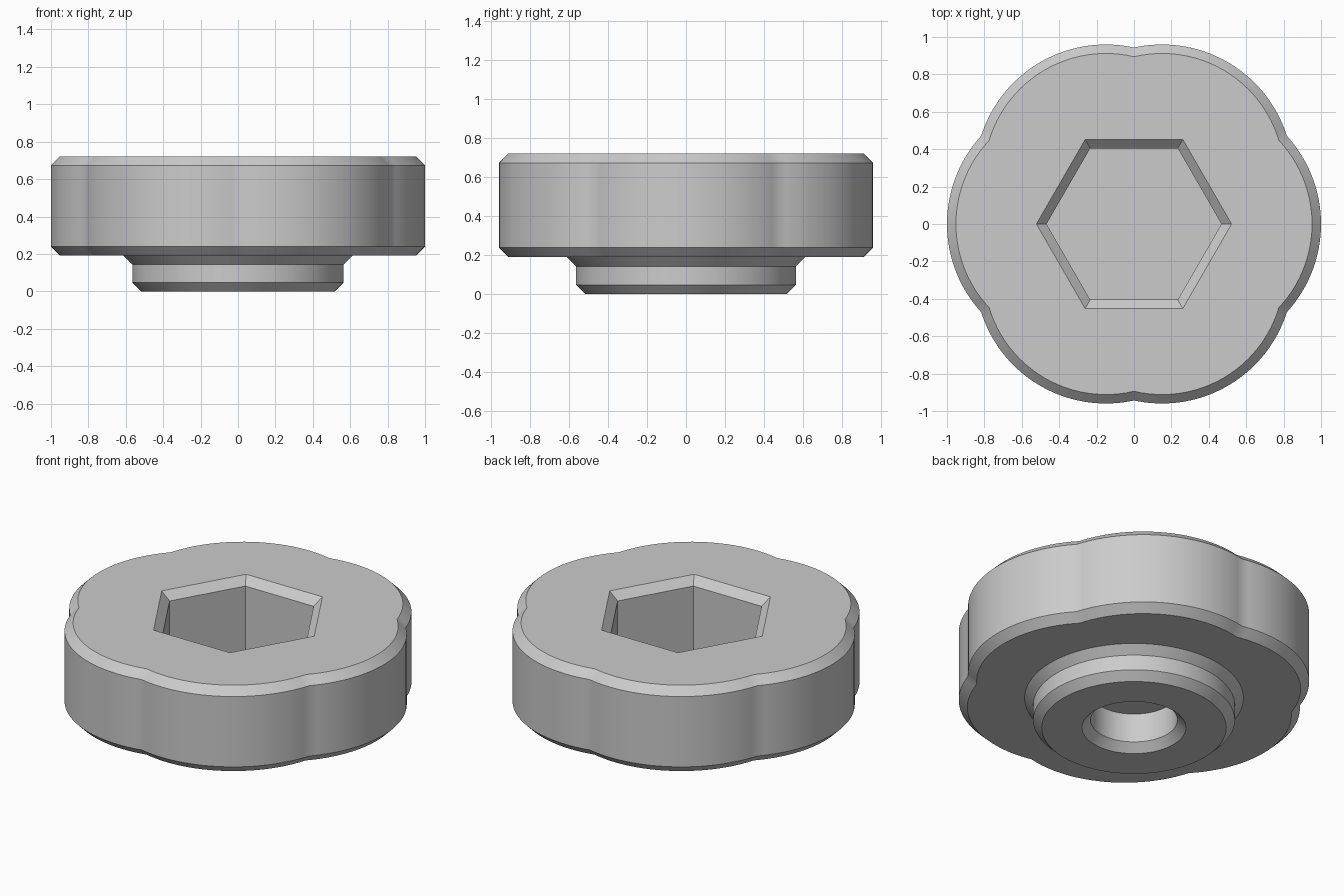
import bpy, bmesh, math

if "Cube" in bpy.data.objects:
    bpy.data.objects.remove(bpy.data.objects["Cube"])

N = 144          # points around every ring (multiple of 12, so corners and cusps are exact)
C = 0.048        # chamfer size
LOBE_D, LOBE_R = 0.30, 0.70


def circle(r):
    return lambda phi: r


def hexagon(apothem):
    return lambda phi: apothem / math.cos(abs(phi) - math.pi / 6)


def lobed(inset):
    r = LOBE_R - inset
    return lambda phi: LOBE_D * math.cos(phi) + math.sqrt(r * r - (LOBE_D * math.sin(phi)) ** 2)


# Sections in order along the surface: bore, stem, lobed body, hexagonal pocket
sections = [
    (circle(0.243), 0.228),          # blind bore ceiling
    (circle(0.243), C),              # bore wall
    (circle(0.291), 0.0),            # bore chamfer
    (circle(0.517), 0.0),            # stem underside
    (circle(0.565), C),              # stem lower chamfer
    (circle(0.565), 0.143),          # stem wall
    (circle(0.613), 0.191),          # flare into the body
    (lobed(C), 0.191),               # body underside
    (lobed(0), 0.191 + C),           # body lower chamfer
    (lobed(0), 0.722 - C),           # body wall
    (lobed(C), 0.722),               # body upper chamfer
    (hexagon(0.452), 0.722),         # top face to pocket mouth
    (hexagon(0.405), 0.722 - C),     # pocket chamfer
    (hexagon(0.405), 0.238),         # pocket wall down to floor
]

bm = bmesh.new()
rings = []
for radius, z in sections:
    ring = []
    for i in range(N):
        a = math.tau * i / N
        phi = (a + math.pi / 6) % (math.pi / 3) - math.pi / 6   # angle within one lobe
        r = radius(phi)
        ring.append(bm.verts.new((r * math.cos(a), r * math.sin(a), z)))
    rings.append(ring)

for lower, upper in zip(rings, rings[1:]):
    for i in range(N):
        j = (i + 1) % N
        bm.faces.new((lower[i], lower[j], upper[j], upper[i]))
bm.faces.new(rings[0][::-1])   # bore ceiling
bm.faces.new(rings[-1])        # pocket floor
bmesh.ops.recalc_face_normals(bm, faces=bm.faces[:])

mesh = bpy.data.meshes.new("lobed_knob")
bm.to_mesh(mesh)
bm.free()
knob = bpy.data.objects.new("lobed_knob", mesh)
bpy.context.collection.objects.link(knob)

grey = bpy.data.materials.new("light_grey")
grey.diffuse_color = (0.6, 0.6, 0.6, 1)
grey.use_nodes = True
grey.node_tree.nodes["Principled BSDF"].inputs["Base Color"].default_value = grey.diffuse_color
mesh.materials.append(grey)

# Smooth curved walls, keep chamfer edges crisp
bpy.context.view_layer.objects.active = knob
knob.select_set(True)
bpy.ops.object.shade_smooth_by_angle(angle=math.radians(30))
